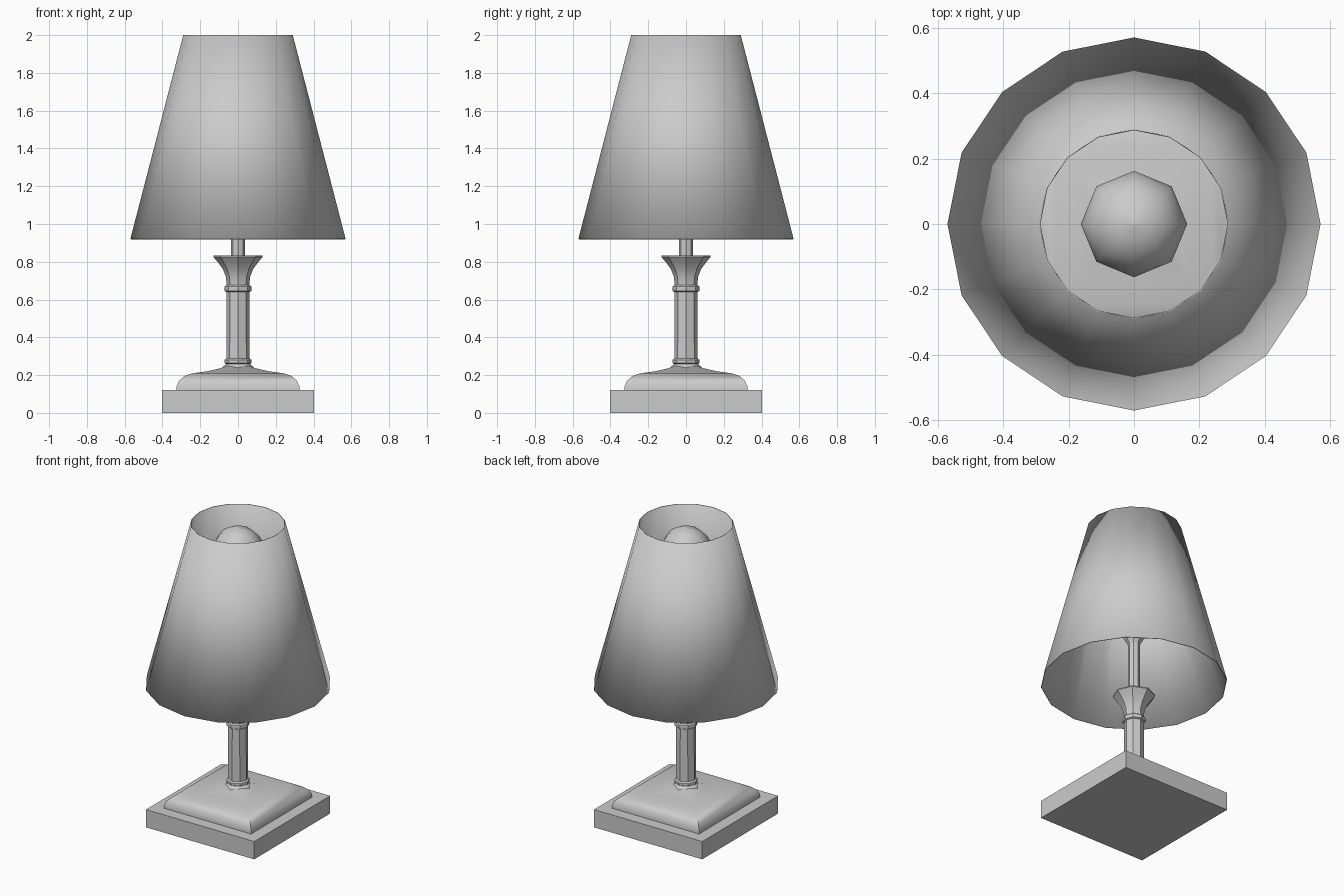
import bpy, bmesh
from math import cos, sin, pi, sqrt, radians

if "Cube" in bpy.data.objects:
    bpy.data.objects.remove(bpy.data.objects["Cube"])


def lathe(name, profile, sides, smooth_angle, capped=True, square=False):
    """Spin (radius, z) points into rings; square uses half-widths with flat sides."""
    bm = bmesh.new()
    turn, grow = (pi / 4, sqrt(2)) if square else (0, 1)
    rings = []
    for r, z in profile:
        rings.append([bm.verts.new((r * grow * cos(turn + 2 * pi * i / sides),
                                    r * grow * sin(turn + 2 * pi * i / sides), z))
                      for i in range(sides)])
    for low, high in zip(rings, rings[1:]):
        for i in range(sides):
            j = (i + 1) % sides
            bm.faces.new((low[i], low[j], high[j], high[i]))
    if capped:
        bm.faces.new(rings[0][::-1])
        bm.faces.new(rings[-1])
    mesh = bpy.data.meshes.new(name)
    bm.to_mesh(mesh)
    bm.free()
    obj = bpy.data.objects.new(name, mesh)
    bpy.context.collection.objects.link(obj)
    bpy.ops.object.select_all(action='DESELECT')
    obj.select_set(True)
    bpy.context.view_layer.objects.active = obj
    bpy.ops.object.shade_smooth_by_angle(angle=radians(smooth_angle))
    return obj


# Square plinth
lathe("plinth", [(.403, 0), (.403, .12)], 4, 30, square=True)

# Rounded square step with a low pyramid top
lathe("base_moulding",
      [(.325, .12), (.325, .14), (.312, .17), (.283, .196), (.24, .21),
       (.17, .219), (.09, .237), (.06, .247)], 4, 40, square=True)

# Octagonal column with two collars and a flared capital
lathe("column",
      [(.095, .23), (.075, .248), (.065, .26), (.072, .264), (.072, .28), (.062, .288),
       (.061, .64), (.07, .645), (.073, .655), (.07, .67), (.06, .677), (.064, .72),
       (.082, .765), (.113, .805), (.13, .825), (.13, .832)], 8, 35)

# Thin stem and lamp socket
lathe("stem", [(.036, .83), (.036, 1.2)], 8, 30)
lathe("socket", [(.036, 1.19), (.06, 1.23), (.072, 1.26), (.072, 1.44)], 8, 30)

# Light bulb: tapered neck and round globe
globe = [(.163 * cos(radians(a)), 1.81 + .163 * sin(radians(a))) for a in range(-30, 90, 17)]
lathe("bulb", [(.066, 1.43), (.07, 1.52), (.095, 1.62)] + globe + [(.004, 1.973)], 8, 60)

# Tapered lampshade, open at both ends
shade = lathe("lampshade", [(.57, .92), (.29, 2.0)], 16, 30, capped=False)
wall = shade.modifiers.new("wall", 'SOLIDIFY')
wall.thickness = .004
wall.offset = -1
for v in shade.data.vertices:
    v.co.z = min(v.co.z, 2.0)
